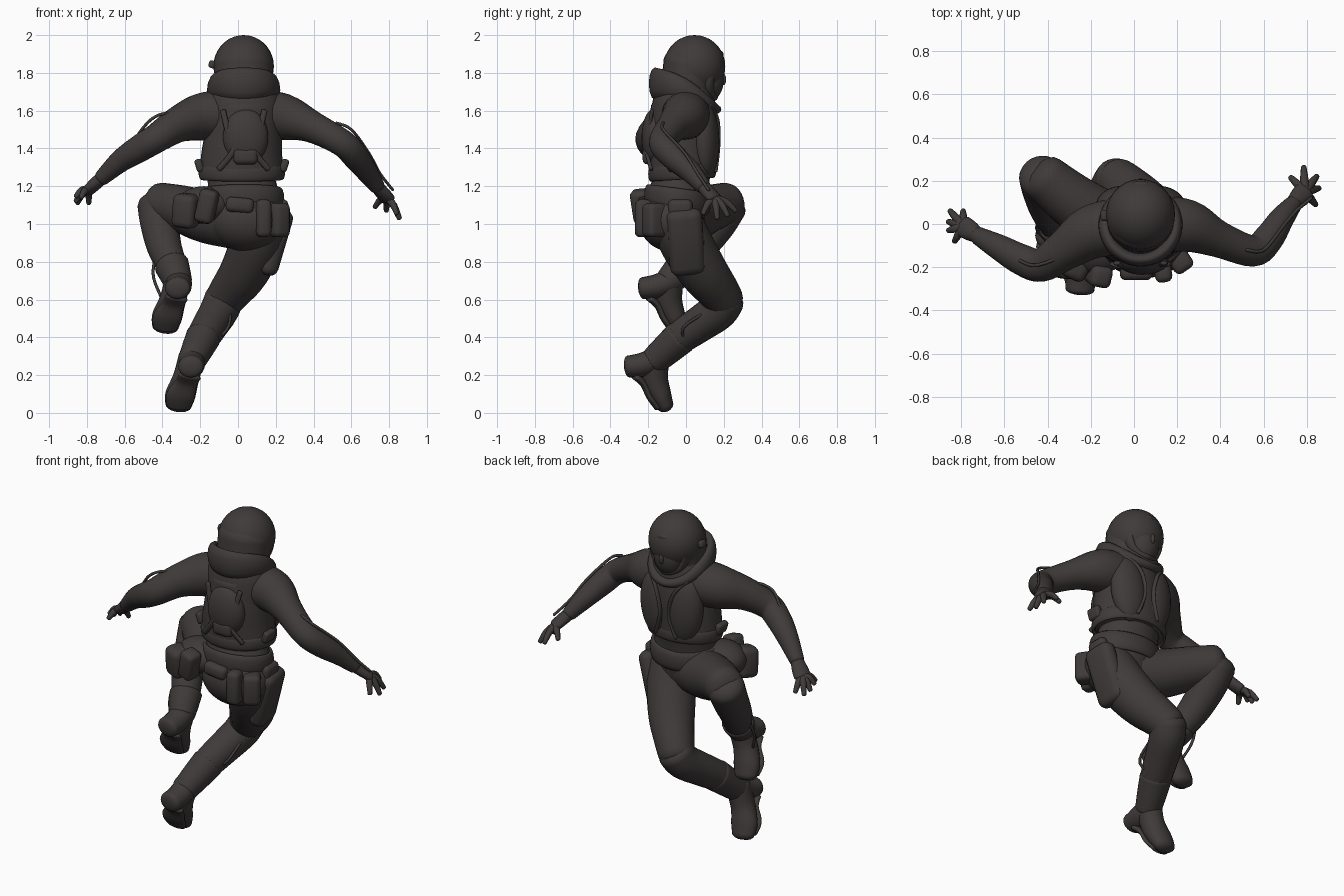
import bpy, bmesh
from math import sin, cos, pi
from mathutils import Vector, Euler

cube = bpy.data.objects.get("Cube")
if cube:
    bpy.data.objects.remove(cube)

cloth = bpy.data.materials.new("charcoal_brown")
cloth.use_nodes = True
shade = (0.05, 0.043, 0.042, 1)
cloth.diffuse_color = shade
cloth.node_tree.nodes["Principled BSDF"].inputs["Base Color"].default_value = shade


def finish(name, bm):
    """Turn a bmesh into a smooth shaded object."""
    bmesh.ops.recalc_face_normals(bm, faces=bm.faces)
    mesh = bpy.data.meshes.new(name)
    bm.to_mesh(mesh)
    bm.free()
    mesh.shade_smooth()
    mesh.materials.append(cloth)
    obj = bpy.data.objects.new(name, mesh)
    bpy.context.collection.objects.link(obj)
    return obj


def smooth_path(points, steps, closed):
    """Catmull-Rom interpolation of points that carry two radii."""
    pts = [Vector(p if len(p) == 5 else (*p, p[3])) for p in points]
    n = len(pts)
    get = (lambda i: pts[i % n]) if closed else (lambda i: pts[max(0, min(n - 1, i))])
    path = []
    for i in range(n if closed else n - 1):
        a, b, c, d = (get(i + k) for k in (-1, 0, 1, 2))
        for s in range(steps):
            t = s / steps
            path.append(0.5 * (2 * b + (c - a) * t + (2 * a - 5 * b + 4 * c - d) * t**2
                               + (3 * b - a - 3 * c + d) * t**3))
    return path if closed else path + [pts[-1]]


def tube(name, points, ref=(1, 0, 0), cap=0.6, sides=20, steps=5, closed=False):
    """Loft ellipses along a path; the first radius lies along ref."""
    path = smooth_path(points, steps, closed)
    n = len(path)
    rings = []
    for i, p in enumerate(path):
        before = path[(i - 1) % n] if closed else path[max(0, i - 1)]
        after = path[(i + 1) % n] if closed else path[min(n - 1, i + 1)]
        t = (after.xyz - before.xyz).normalized()
        r = Vector(ref)
        u = (r - t * r.dot(t)).normalized()
        rings.append((p.xyz, u, t.cross(u), t, p[3], p[4]))
    if not closed:
        # Round off both ends
        def dome(ring, sign):
            c, u, v, t, a, b = ring
            return [(c + t * sign * cap * min(a, b) * sin(k * pi / 8), u, v, t,
                     a * cos(k * pi / 8), b * cos(k * pi / 8)) for k in (1, 2, 3)]
        rings = dome(rings[0], -1)[::-1] + rings + dome(rings[-1], 1)
    bm = bmesh.new()
    loops = [[bm.verts.new(c + u * a * cos(2 * pi * k / sides) + v * b * sin(2 * pi * k / sides))
              for k in range(sides)] for c, u, v, t, a, b in rings]
    for lo, hi in zip(loops, loops[1:] + loops[:1] if closed else loops[1:]):
        for k in range(sides):
            j = (k + 1) % sides
            bm.faces.new((lo[k], lo[j], hi[j], hi[k]))
    if not closed:
        bm.faces.new(loops[0])
        bm.faces.new(loops[-1])
    return finish(name, bm)


def band(name, center, rx, ry, tilt, thick, tall, taper=0, lift=0):
    """Closed elliptical band, lower at +y when tilt is positive, raised at the sides by lift."""
    x, y, z = center
    turns = [2 * pi * k / 16 for k in range(16)]
    tube(name, [(x + rx * cos(a), y + ry * sin(a), z - tilt * sin(a) + lift * cos(a)**2,
                 tall - taper * sin(a), thick) for a in turns],
         ref=(0, 0, 1), closed=True, sides=12)


def ball(name, center, size, turn=(0, 0, 0)):
    bm = bmesh.new()
    bmesh.ops.create_uvsphere(bm, u_segments=28, v_segments=18, radius=1)
    obj = finish(name, bm)
    obj.location, obj.scale, obj.rotation_euler = center, size, Euler(turn)
    return obj


def pouch(name, center, size, turn=(0, 0, 0), soft=0.028):
    bm = bmesh.new()
    bmesh.ops.create_cube(bm, size=1)
    bmesh.ops.scale(bm, vec=size, verts=bm.verts)
    obj = finish(name, bm)
    obj.location, obj.rotation_euler = center, Euler(turn)
    mod = obj.modifiers.new("round_edges", "BEVEL")
    mod.width, mod.segments = soft, 3
    return obj


# Torso, vest and hips
tube("jacket", [(.04, -.07, 1.0, .19, .16), (.03, -.05, 1.12, .2, .16), (.02, -.03, 1.22, .18, .15),
                (.02, -.02, 1.35, .19, .165), (.03, -.02, 1.5, .2, .17),
                (.03, -.01, 1.65, .2, .165), (.03, .0, 1.75, .15, .135)], cap=.3, sides=32)
tube("vest", [(.02, -.02, 1.26, .225, .175), (.02, -.02, 1.36, .215, .18),
              (.03, -.015, 1.5, .2, .182), (.03, -.015, 1.63, .18, .17)], cap=.15, sides=32)
band("vest_hem", (.02, -.02, 1.275), .217, .168, -.01, .012, .04)
band("jacket_hem", (.03, -.045, 1.13), .197, .158, .02, .018, .06)
ball("hips", (.05, -.08, 1.02), (.21, .17, .165))
ball("jacket_flap_right", (-.18, -.1, 1.1), (.15, .13, .1), (0, 0, -.3))
for side, word in ((-1, "right"), (1, "left")):
    ball("chest_panel_" + word, (.03 + side * .1, .105, 1.44), (.105, .07, .2), (0, side * .08, side * -.2))
    tube("vest_edge_" + word, [(.03 + side * x, y, z, .01, .018) for x, y, z in
                               ((.13, .12, 1.63), (.06, .16, 1.55), (.03, .165, 1.42), (.07, .15, 1.28))],
         sides=10)
    tube("back_strap_" + word, [(.03 + side * x, y, z, .016, .01) for x, y, z in
                                ((.11, -.18, 1.6), (.085, -.195, 1.5), (.05, -.21, 1.4), (.13, -.185, 1.29))],
         sides=10)
    pouch("side_buckle_" + word, (.02 + side * .225, -.05, 1.31), (.04, .09, .07), (0, side * .3, 0), .015)
ball("back_pad", (.04, -.17, 1.46), (.12, .065, .15))
pouch("back_pack", (.04, -.2, 1.36), (.13, .06, .09))

# Head, hood and collar
ball("hood", (.03, .045, 1.835), (.16, .163, .165))
tube("hood_back", [(.03, 0, 1.63, .16, .13), (.03, .01, 1.74, .155, .14), (.03, .03, 1.85, .157, .15)], sides=28)
ball("face", (.03, .115, 1.765), (.095, .085, .12))
ball("nose", (.03, .197, 1.765), (.014, .016, .03))
tube("hood_rim", [(.03 + .105 * cos(a), .15 - .035 * abs(cos(a)) + .015 * sin(a),
                   1.785 + .115 * sin(a), .035, .022) for a in [k * pi / 6 for k in range(12)]],
     ref=(0, 1, 0), closed=True, sides=10)
band("collar", (.03, -.005, 1.675), .162, .16, .068, .032, .055, .03, .035)
pouch("headset", (-.135, .04, 1.845), (.04, .05, .04), (0, .3, 0), .012)


def arm(word, joints, palm, tips):
    """Sleeve, palm and five fingers."""
    tube("arm_" + word, joints, ref=(0, 0, 1), sides=22)
    wrist = Vector(joints[-1][:3])
    palm = Vector(palm)
    tube("palm_" + word, [(*wrist, .036), (*wrist.lerp(palm, .6), .032, .048),
                          (*palm, .028, .05)], ref=(0, 0, 1), sides=14)
    for i, tip in enumerate(tips):
        tip = Vector(tip)
        knuckle = palm.lerp(tip, .55) + Vector((0, 0, .018))
        tube(f"finger_{word}_{i}", [(*palm, .022), (*knuckle, .019), (*tip, .013)], sides=10, steps=3)


arm("right", [(-.08, -.01, 1.58, .13), (-.2, -.04, 1.565, .125), (-.32, -.12, 1.525, .095),
              (-.43, -.19, 1.455, .078), (-.52, -.165, 1.4, .072), (-.62, -.11, 1.335, .06),
              (-.72, -.055, 1.245, .042)], (-.79, -.01, 1.18),
    [(-.79, .06, 1.11), (-.85, .06, 1.11), (-.858, .01, 1.12), (-.858, -.03, 1.145), (-.83, -.08, 1.14)])
arm("left", [(.12, 0, 1.58, .13), (.25, -.01, 1.565, .122), (.39, -.07, 1.515, .085),
             (.55, -.125, 1.43, .072), (.62, -.07, 1.36, .07), (.68, .02, 1.28, .058),
             (.735, .09, 1.2, .042)], (.79, .15, 1.135),
    [(.725, .215, 1.09), (.785, .262, 1.07), (.845, .22, 1.045), (.855, .165, 1.03), (.84, .09, 1.055)])

# Loose cords along the arms and calves
cords = {
    "cord_right_arm": [(-.32, -.14, 1.59), (-.41, -.18, 1.58), (-.48, -.19, 1.535), (-.56, -.15, 1.43)],
    "cord_left_arm": [(.52, -.12, 1.535), (.6, -.12, 1.5), (.69, -.01, 1.38), (.75, .06, 1.27), (.82, .12, 1.18)],
    "cord_right_calf": [(-.42, .05, .9), (-.45, -.02, .74), (-.41, -.07, .62)],
    "cord_left_calf": [(-.04, .08, .52), (-.06, -.02, .44), (-.17, .03, .34)],
}
for name, pts in cords.items():
    tube(name, [(*p, .008) for p in pts], sides=8)


def leg(word, thigh, calf, ankle):
    """Trouser leg, then a boot whose toe points down from the ankle."""
    tube("thigh_" + word, thigh, sides=26)
    tube("calf_" + word, calf, sides=24)
    a = Vector(ankle)
    shin = Vector(calf[-2][:3])
    at = lambda x, y, z: a + Vector((x, y, z))
    tube("boot_shaft_" + word, [(*shin, .092), (*shin.lerp(a, .5), .084), (*a, .074)], cap=.3)
    tube("boot_foot_" + word, [(*at(0, .01, .02), .07, .072), (*at(-.03, .005, -.09), .07, .07),
                               (*at(-.06, .035, -.18), .08, .058), (*at(-.07, .06, -.235), .07, .045)], cap=.75)
    tube("boot_heel_" + word, [(*at(0, .02, .01), .07, .066), (*at(0, -.06, -.02), .07, .064),
                               (*at(-.005, -.135, -.03), .067, .058)], cap=.4)
    tube("boot_sole_" + word, [(*at(-.01, -.1, -.08), .062, .02), (*at(-.03, -.055, -.12), .06, .02),
                               (*at(-.06, -.02, -.19), .076, .02), (*at(-.07, .02, -.245), .062, .02)], sides=14)


leg("left", [(.13, -.05, 1.02, .135), (.1, .0, .9, .14), (.035, .09, .75, .13),
             (-.04, .17, .645, .112), (-.08, .207, .59, .102)],
    [(-.075, .207, .6, .104), (-.1, .17, .54, .102), (-.14, .08, .475, .096),
     (-.185, -.03, .4, .088), (-.24, -.155, .3, .07)], (-.245, -.17, .275))
leg("right", [(-.03, -.05, 1.02, .15), (-.17, .03, 1.04, .14), (-.3, .12, 1.08, .125),
              (-.415, .215, 1.11, .11)],
    [(-.425, .217, 1.1, .107), (-.415, .16, 1.0, .102), (-.39, .07, .88, .092),
     (-.35, -.01, .78, .08), (-.32, -.085, .72, .068)], (-.315, -.095, .69))

# Pouches on the belt and the thigh holster
pouch("pouch_far_right", (-.275, -.19, 1.07), (.13, .12, .18), (.1, .12, -.45), .035)
pouch("pouch_right", (-.165, -.235, 1.095), (.1, .1, .18), (.1, .25, -.2))
pouch("pouch_middle", (.01, -.225, 1.1), (.15, .07, .08), (0, .1, 0))
pouch("pouch_left", (.135, -.225, 1.03), (.08, .09, .2), (0, 0, .15))
pouch("pouch_far_left", (.21, -.165, 1.02), (.1, .12, .18), (0, 0, .6))
pouch("pouch_left_side", (.235, -.03, 1.08), (.06, .13, .1), (0, .1, 0))
pouch("holster", (.2, .0, .905), (.1, .19, .36), (.1, .28, .1), .045)
